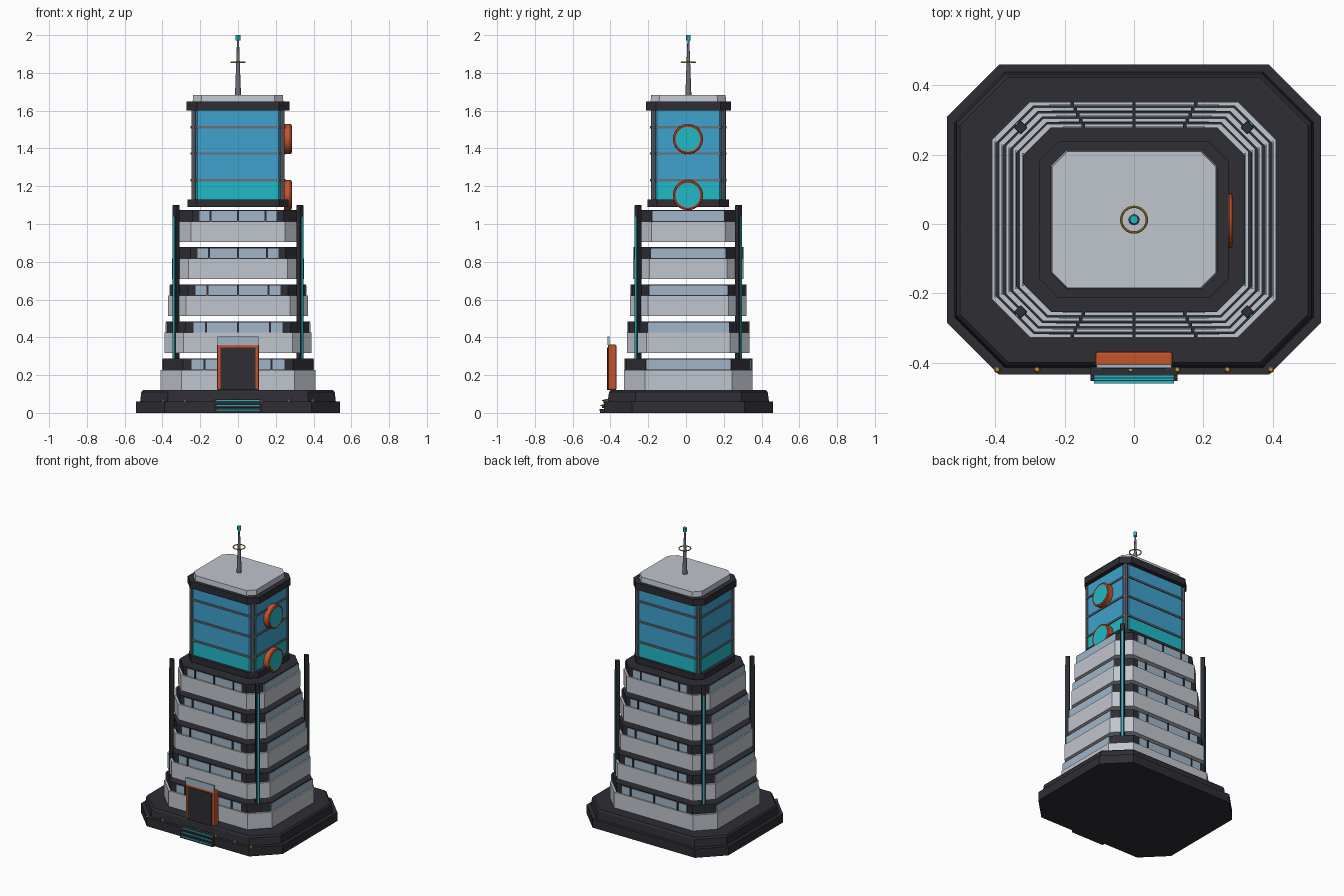
import bpy, bmesh, math
from mathutils import Matrix, Vector

if "Cube" in bpy.data.objects:
    bpy.data.objects.remove(bpy.data.objects["Cube"])

CY = 0.0125  # centre line of the building in y


def mat(name, r, g, b):
    m = bpy.data.materials.new(name)
    m.diffuse_color = (r, g, b, 1)
    m.use_nodes = True
    m.node_tree.nodes["Principled BSDF"].inputs["Base Color"].default_value = m.diffuse_color
    return m


DARK = mat("charcoal", 0.026, 0.026, 0.034)
GREY = mat("light_grey", 0.53, 0.56, 0.61)
STEEL = mat("steel_grey", 0.15, 0.16, 0.19)
WINDOW = mat("pale_blue_glass", 0.35, 0.47, 0.58)
BLUE = mat("blue_glass", 0.05, 0.36, 0.62)
CYAN = mat("cyan", 0.015, 0.49, 0.58)
ORANGE = mat("orange", 0.55, 0.09, 0.025)
GOLD = mat("gold", 0.55, 0.32, 0.04)


def finish(name, bm, material):
    bmesh.ops.recalc_face_normals(bm, faces=bm.faces)
    me = bpy.data.meshes.new(name)
    bm.to_mesh(me)
    bm.free()
    me.materials.append(material)
    ob = bpy.data.objects.new(name, me)
    bpy.context.collection.objects.link(ob)
    return ob


def octagon(name, levels, material):
    """Chamfered-rectangle loft; levels are (z, half_x, half_y, chamfer)."""
    bm = bmesh.new()
    rings = []
    for z, x, y, c in levels:
        pts = [(x, -y + c), (x, y - c), (x - c, y), (-x + c, y),
               (-x, y - c), (-x, -y + c), (-x + c, -y), (x - c, -y)]
        rings.append([bm.verts.new((px, py + CY, z)) for px, py in pts])
    for a, b in zip(rings, rings[1:]):
        for i in range(8):
            j = (i + 1) % 8
            bm.faces.new((a[i], a[j], b[j], b[i]))
    bm.faces.new(rings[0][::-1])
    bm.faces.new(rings[-1])
    return finish(name, bm, material)


def slab(name, z0, z1, x, y, c, material):
    return octagon(name, [(z0, x, y, c), (z1, x, y, c)], material)


def box(name, x0, x1, y0, y1, z0, z1, material, bevel=0, turn=0):
    bm = bmesh.new()
    bmesh.ops.create_cube(bm, size=1)
    bmesh.ops.scale(bm, vec=(x1 - x0, y1 - y0, z1 - z0), verts=bm.verts)
    if bevel:
        bmesh.ops.bevel(bm, geom=bm.edges[:], offset=bevel, segments=2,
                        profile=0.5, affect='EDGES')
    bmesh.ops.rotate(bm, matrix=Matrix.Rotation(turn, 3, 'Z'), verts=bm.verts)
    bmesh.ops.translate(bm, vec=((x0 + x1) / 2, (y0 + y1) / 2, (z0 + z1) / 2), verts=bm.verts)
    return finish(name, bm, material)


def cone(name, centre, r0, r1, length, material, axis='Z', sides=16):
    bm = bmesh.new()
    bmesh.ops.create_cone(bm, cap_ends=True, segments=sides, radius1=r0, radius2=r1, depth=length)
    if axis == 'X':
        bmesh.ops.rotate(bm, matrix=Matrix.Rotation(math.pi / 2, 3, 'Y'), verts=bm.verts)
    bmesh.ops.translate(bm, vec=centre, verts=bm.verts)
    return finish(name, bm, material)


def ring(name, centre, radius, tube, material, axis='Z', stretch=1):
    bpy.ops.mesh.primitive_torus_add(major_radius=radius, minor_radius=tube,
                                     major_segments=32, minor_segments=8, location=centre,
                                     rotation=(0, math.pi / 2 if axis == 'X' else 0, 0))
    ob = bpy.context.object
    ob.name = name
    ob.scale.z = stretch
    ob.data.materials.append(material)
    return ob


# Plinth
slab("plinth_lower", 0, 0.06, 0.54, 0.4475, 0.15, DARK)
octagon("plinth_upper", [(0.06, 0.518, 0.427, 0.145), (0.11, 0.512, 0.42, 0.142),
                         (0.12, 0.503, 0.412, 0.14)], DARK)

# Entrance steps with lit edges, and small lamps along the plinth
for i, (y, z) in enumerate([(-0.454, 0.02), (-0.446, 0.045), (-0.438, 0.07)]):
    box("entrance_step", -0.125, 0.125, y, -0.40, z - 0.02, z, DARK)
    box("step_light", -0.115, 0.115, y - 0.006, y, z - 0.008, z - 0.002, CYAN)
for x in (-0.395, -0.28, -0.01, 0.125, 0.27, 0.395):
    cone("plinth_lamp", (x, -0.42, 0.066), 0.01, 0.006, 0.014, GOLD, sides=8)

# Five stepped floors: parapet band, dark window course, glass and mullions
for i in range(5):
    z = 0.12 + 0.1965 * i
    hx, hy, c = 0.41 - 0.02 * i, 0.34 - 0.016 * i, 0.11 - 0.0075 * i
    top, head = z + 0.108, z + 0.168
    slab("floor_band", z, top, hx, hy, c, GREY)
    wx, wy = hx - 0.01, hy - 0.01
    slab("window_course", top, head, wx, wy, c, DARK)
    gx, gy = (hx - c) * 0.82, (hy - c) * 0.98
    for s in (-1, 1):
        y = CY + s * wy
        box("window_glass", -gx, gx, y - 0.003, y + 0.003, top + 0.002, head - 0.006, WINDOW)
        box("side_window_glass", s * wx - 0.003, s * wx + 0.003, CY - gy, CY + gy,
            top + 0.002, head - 0.006, WINDOW)
        for m in (-1, 0, 1):
            x = m * (0.178 - 0.008 * i)
            box("mullion", x - 0.005, x + 0.005, y - 0.009, y + 0.009, top, head, DARK)

# Corner pillars with light strips
for sx in (-1, 1):
    for sy in (-1, 1):
        x, y = sx * 0.327, CY + sy * 0.266
        box("corner_pillar", x - 0.014, x + 0.014, y - 0.014, y + 0.014, 0.12, 1.10, DARK,
            bevel=0.003, turn=math.atan2(sy, sx))
        d = Vector((sx, sy)).normalized() * 0.015
        box("pillar_light", x + d.x - 0.003, x + d.x + 0.003, y + d.y - 0.005, y + d.y + 0.005,
            0.2, 1.04, CYAN, turn=math.atan2(sy, sx))

# Door with frame, panel and glass fin
box("door_frame", -0.112, 0.112, -0.414, -0.368, 0.12, 0.362, ORANGE, bevel=0.009)
box("door_panel", -0.092, 0.092, -0.418, -0.40, 0.122, 0.345, DARK)
box("door_fin", -0.108, 0.108, -0.416, -0.406, 0.36, 0.405, WINDOW)

# Upper tower
slab("tower_collar", 1.09, 1.13, 0.268, 0.215, 0.05, DARK)
slab("tower_lobby_glass", 1.13, 1.232, 0.244, 0.196, 0.03, CYAN)
slab("tower_glass", 1.232, 1.605, 0.244, 0.196, 0.03, BLUE)
for z in (1.232, 1.373, 1.512):
    slab("tower_rail", z - 0.006, z + 0.006, 0.251, 0.203, 0.03, STEEL)
for sx in (-1, 1):
    for sy in (-1, 1):
        cone("tower_corner_post", (sx * 0.234, CY + sy * 0.186, 1.367), 0.013, 0.013, 0.475,
             STEEL, sides=8)
slab("tower_cornice", 1.602, 1.648, 0.273, 0.225, 0.055, DARK)
octagon("roof_cap", [(1.648, 0.24, 0.2, 0.045), (1.683, 0.237, 0.197, 0.045)], GREY)

# Round portholes on the right side
for z in (1.153, 1.45):
    cone("porthole_rim", (0.262, 0.01, z), 0.079, 0.079, 0.036, ORANGE, 'X', 32)
    ring("porthole_ring", (0.276, 0.01, z), 0.071, 0.009, ORANGE, 'X')
    cone("porthole_glass", (0.277, 0.01, z), 0.065, 0.065, 0.012, CYAN, 'X', 32)

# Antenna
cone("antenna_mast", (0, CY, 1.83), 0.016, 0.005, 0.3, STEEL, sides=12)
ring("antenna_ring", (0, CY, 1.856), 0.037, 0.0035, GOLD)
cone("antenna_beacon", (0, CY, 1.986), 0.012, 0.012, 0.028, CYAN, sides=12)

# Smooth the round parts
for ob in bpy.context.scene.objects:
    if ob.name.startswith(("antenna", "porthole", "tower_corner")):
        bpy.ops.object.select_all(action='DESELECT')
        ob.select_set(True)
        bpy.context.view_layer.objects.active = ob
        bpy.ops.object.shade_smooth_by_angle()
